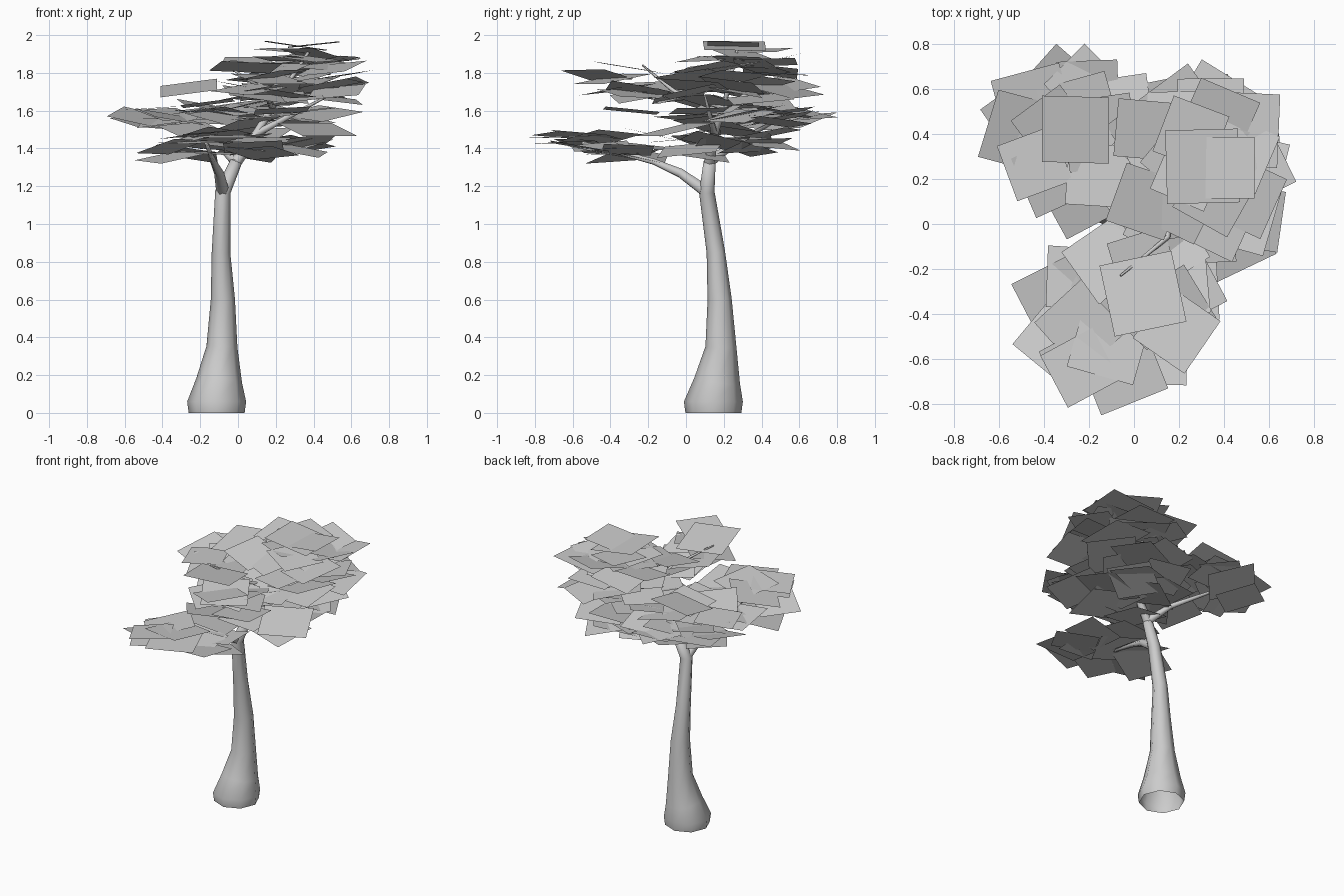
import bpy, bmesh, math, random
from mathutils import Vector, Matrix

cube = bpy.data.objects.get("Cube")
if cube:
    bpy.data.objects.remove(cube, do_unlink=True)

rng = random.Random(7)
UP = Vector((0, 0, 1))

# One plain grey for bark and foliage
shade = (0.6, 0.6, 0.6, 1)
grey = bpy.data.materials.new("plain grey")
grey.use_nodes = True
grey.diffuse_color = shade
grey.node_tree.nodes["Principled BSDF"].inputs["Base Color"].default_value = shade


def finish(name, bm):
    """Turn a bmesh into a named, coloured, smooth-shaded object."""
    mesh = bpy.data.meshes.new(name)
    for face in bm.faces:
        face.smooth = True
    bm.to_mesh(mesh)
    bm.free()
    mesh.materials.append(grey)
    bpy.context.collection.objects.link(bpy.data.objects.new(name, mesh))


def tube(name, points, radii, sides):
    """Tapered tube through the points; the start stays open, the tip is closed."""
    bm = bmesh.new()
    path = [Vector(p) for p in points]
    last = len(path) - 1
    rings = []
    for i, (centre, radius) in enumerate(zip(path, radii)):
        along = path[min(i + 1, last)] - path[max(i - 1, 0)]
        if centre.z < 0.1:
            along = UP  # level foot
        frame = UP.rotation_difference(along)
        ring = []
        for k in range(sides):
            angle = math.tau * k / sides
            offset = Vector((math.cos(angle), math.sin(angle), 0)) * radius
            ring.append(bm.verts.new(centre + frame @ offset))
        rings.append(ring)
    for low, high in zip(rings, rings[1:]):
        for k in range(sides):
            n = (k + 1) % sides
            bm.faces.new((low[k], low[n], high[n], high[k]))
    bm.faces.new(rings[last])
    finish(name, bm)


def limb(name, start, end, radius, *between):
    """Branch that tapers evenly from its start to a thin tip."""
    points = [start, *between, end]
    steps = len(points) - 1
    radii = [radius * (1 - 0.75 * i / steps) for i in range(len(points))]
    tube(name, points, radii, sides=6)


# Joints where limbs leave the trunk or the main limb
fork = (-.08, .11, 1.17)
elbow = (-.01, .125, 1.33)
middle = (.1, .15, 1.48)
upper = (.18, .2, 1.62)

# Trunk with a swollen, open foot
trunk_path = [(-.113, .145, 0), (-.113, .145, .06), (-.1, .165, .17), (-.085, .185, .35),
              (-.08, .178, .6), (-.09, .158, .85), fork, elbow]
trunk_radii = [.148, .156, .122, .082, .064, .049, .041, .032]
tube("trunk", trunk_path, trunk_radii, sides=8)

# Limbs
limb("main_limb", elbow, (.38, .27, 1.92), .032, middle, upper)
limb("front_limb", fork, (-.17, -.55, 1.43), .035, (-.1, -.03, 1.27), (-.13, -.17, 1.33))
limb("back_limb", elbow, (-.35, .48, 1.55), .03, (-.1, .25, 1.42))
limb("upper_front_limb", upper, (-.06, -.23, 1.84), .02, (.15, -.06, 1.7))
limb("left_limb", middle, (.48, .1, 1.68), .02)
limb("upper_back_limb", upper, (.3, .5, 1.78), .018)


def add_leaf(bm, spot, degrees):
    """One square foliage sheet, turned about z and tipped a little."""
    tip = Matrix.Identity(4)
    for axis in "XY":
        tip = tip @ Matrix.Rotation(math.radians(rng.uniform(-13, 13)), 4, axis)
    turn = Matrix.Rotation(math.radians(degrees), 4, 'Z')
    bmesh.ops.create_grid(bm, x_segments=1, y_segments=1, size=rng.uniform(.13, .165),
                          matrix=Matrix.Translation(spot) @ tip @ turn)


def leaf_tier(name, centre, reach_x, reach_y, count, rise=0):
    """Ring of overlapping sheets with a smaller ring inside; rise lifts the front."""
    bm = bmesh.new()
    for number, scale in ((count, 1), (count // 2, .45)):
        for k in range(number):
            angle = math.tau * (k + rng.uniform(-.2, .2)) / number
            x = reach_x * scale * math.cos(angle)
            y = reach_y * scale * math.sin(angle)
            z = rng.uniform(-.05, .05) - rise * y
            add_leaf(bm, Vector(centre) + Vector((x, y, z)), rng.uniform(0, 90))
    finish(name, bm)


# Foliage tiers, from the lowest to the top
leaf_tier("front_foliage", (-.12, -.43, 1.41), .25, .22, 9, rise=.15)
leaf_tier("lower_foliage", (.17, .2, 1.44), .19, .24, 7)
leaf_tier("back_foliage", (-.26, .4, 1.59), .24, .2, 10)
leaf_tier("inner_foliage", (.22, .26, 1.57), .22, .25, 7)
leaf_tier("middle_foliage", (.3, .24, 1.69), .22, .28, 9)
leaf_tier("upper_front_foliage", (.13, -.25, 1.72), .1, .15, 5)
leaf_tier("upper_foliage", (.33, .27, 1.81), .2, .23, 8)
leaf_tier("top_foliage", (.35, .3, 1.9), .12, .17, 5)

# Single sheets that shape the outline: position and turn
outline = [(.4, .25, 1.95, 0), (-.26, .42, 1.72, 0), (.04, -.31, 1.83, 12), (.05, .07, 1.37, 8),
           (.05, .1, 1.83, -20), (.05, .42, 1.86, -5), (-.12, -.16, 1.47, 35),
           (.19, -.47, 1.79, -35), (-.22, .62, 1.58, 45), (-.5, .48, 1.53, 35),
           (.42, -.06, 1.5, 25), (.23, -.29, 1.6, 3), (-.24, .12, 1.5, 28),
           (-.24, -.64, 1.47, 28), (.33, .42, 1.43, 30), (.52, .03, 1.7, -8)]
bm = bmesh.new()
for *spot, degrees in outline:
    add_leaf(bm, spot, degrees)
finish("outline_foliage", bm)
